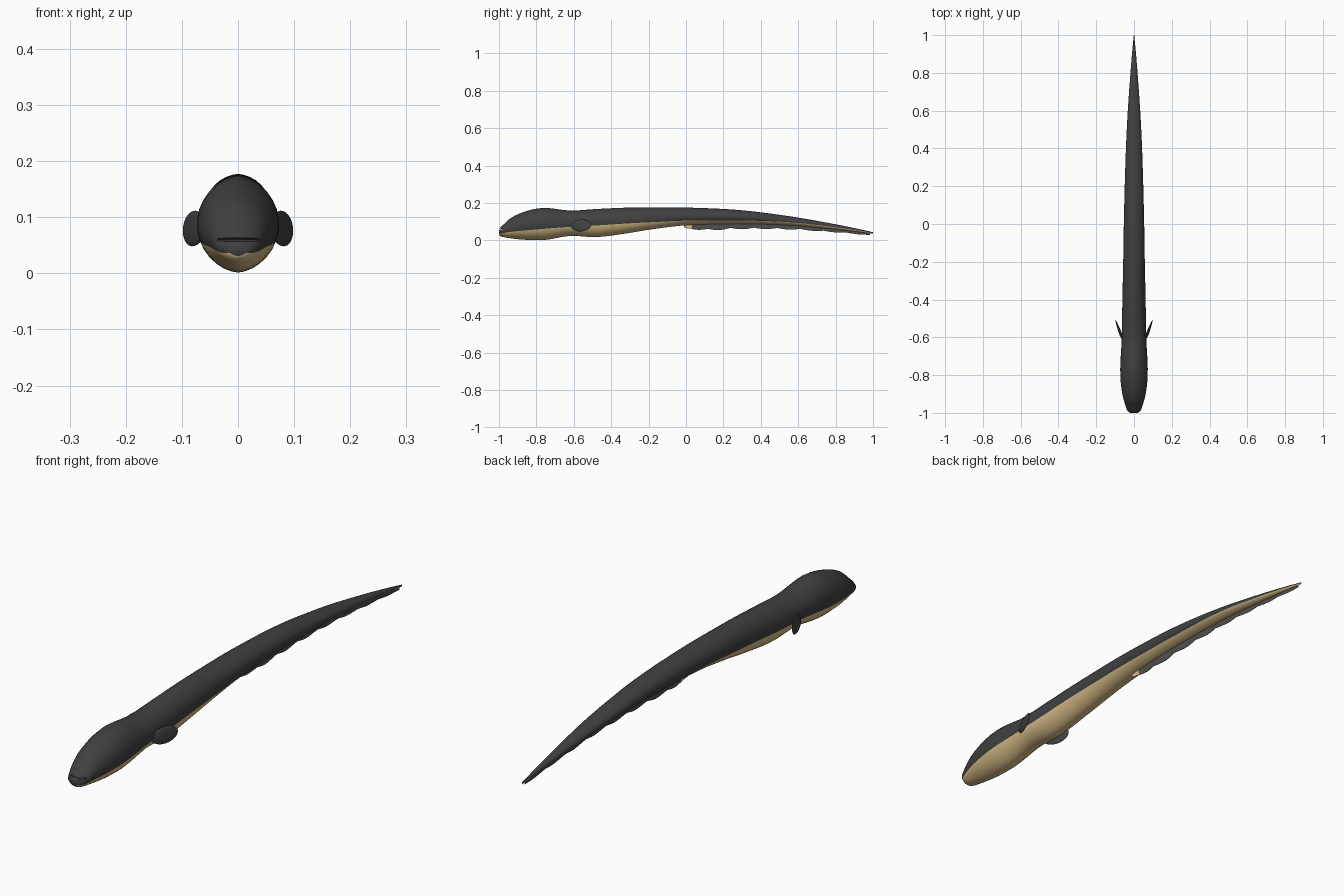
import bpy, bmesh, math
from mathutils import Matrix

if "Cube" in bpy.data.objects:
    bpy.data.objects.remove(bpy.data.objects["Cube"])


def material(name, rgb):
    m = bpy.data.materials.new(name)
    m.diffuse_color = (*rgb, 1)
    m.use_nodes = True
    m.node_tree.nodes["Principled BSDF"].inputs["Base Color"].default_value = m.diffuse_color
    return m


SKIN = material("dark grey skin", (0.052, 0.052, 0.052))
BELLY = material("tan belly", (0.70, 0.51, 0.245))
FIN = material("grey fin", (0.08, 0.08, 0.078))

# y, top z, bottom z, half width, height of the belly colour edge
STATIONS = [
    (-1.00, 0.062, 0.031, 0.020, 0.036), (-0.99, 0.073, 0.022, 0.034, 0.037),
    (-0.97, 0.090, 0.017, 0.043, 0.041), (-0.94, 0.118, 0.012, 0.052, 0.046),
    (-0.89, 0.144, 0.006, 0.064, 0.051), (-0.82, 0.166, 0.002, 0.072, 0.057),
    (-0.75, 0.174, 0.003, 0.073, 0.063), (-0.62, 0.160, 0.024, 0.066, 0.073),
    (-0.48, 0.168, 0.018, 0.063, 0.080), (-0.33, 0.175, 0.036, 0.060, 0.090),
    (-0.18, 0.177, 0.060, 0.057, 0.098), (0.00, 0.176, 0.081, 0.054, 0.106),
    (0.28, 0.163, 0.089, 0.047, 0.107), (0.55, 0.130, 0.081, 0.036, 0.098),
    (0.77, 0.092, 0.062, 0.021, 0.074), (0.92, 0.062, 0.046, 0.009, 0.053),
    (1.00, 0.044, 0.037, 0.001, 0.040),
]


def slope(i, c):
    a, b = STATIONS[max(i - 1, 0)], STATIONS[min(i + 1, len(STATIONS) - 1)]
    return (b[c] - a[c]) / (b[0] - a[0])


def section(y):
    """Smoothly interpolate the stations at y."""
    i = 0
    while i < len(STATIONS) - 2 and y > STATIONS[i + 1][0]:
        i += 1
    p, q = STATIONS[i], STATIONS[i + 1]
    h = q[0] - p[0]
    t = (y - p[0]) / h
    return [p[c] * (1 + 2 * t) * (1 - t) ** 2 + q[c] * t * t * (3 - 2 * t)
            + h * (slope(i, c) * t * (1 - t) ** 2 - slope(i + 1, c) * t * t * (1 - t))
            for c in range(1, 5)]


def finish(bm, name, mats, angle=50):
    bmesh.ops.recalc_face_normals(bm, faces=bm.faces)
    me = bpy.data.meshes.new(name)
    bm.to_mesh(me)
    bm.free()
    ob = bpy.data.objects.new(name, me)
    bpy.context.collection.objects.link(ob)
    for m in mats:
        me.materials.append(m)
    bpy.ops.object.select_all(action='DESELECT')
    ob.select_set(True)
    bpy.context.view_layer.objects.active = ob
    bpy.ops.object.shade_smooth_by_angle(angle=math.radians(angle))
    return ob


# Body: lofted rings, with one edge loop following the belly colour edge
UP, LOW = 18, 12
ys = [-1, -0.996, -0.99, -0.98, -0.97, -0.955, -0.94, -0.915, -0.89, -0.86]
ys += [-0.83 + 1.83 * k / 56 for k in range(57)]
bm = bmesh.new()
rings = []
for y in ys:
    top, bottom, w, edge = section(y)
    mid, half = (top + bottom) / 2, (top - bottom) / 2
    a = math.asin(max(-0.95, min(0.95, (edge - mid) / half)))
    angles = [a + (math.pi - 2 * a) * k / UP for k in range(UP)]
    angles += [math.pi - a + (math.pi + 2 * a) * k / LOW for k in range(LOW)]
    ring = []
    for t in angles:
        c = math.cos(t)
        x = w * math.copysign(abs(c) ** 1.18, c)
        ring.append(bm.verts.new((x, y, mid + half * math.sin(t))))
    rings.append(ring)
n = UP + LOW
for i, (r, s) in enumerate(zip(rings, rings[1:])):
    for k in range(n):
        j = (k + 1) % n
        f = bm.faces.new((r[k], r[j], s[j], s[k]))
        f.material_index = int(k >= UP)
bm.faces.new(rings[0])
bm.faces.new(rings[-1])
body = finish(bm, "body", [SKIN, BELLY])

# Mouth: a thin curved slot cut into the snout
bm = bmesh.new()
bmesh.ops.create_uvsphere(bm, u_segments=24, v_segments=10, radius=1)
bmesh.ops.scale(bm, vec=(0.044, 0.042, 0.0035), verts=bm.verts)
bmesh.ops.translate(bm, vec=(0, -1.0, 0.060), verts=bm.verts)
cutter = finish(bm, "mouth_cutter", [SKIN])
cut = body.modifiers.new("mouth", 'BOOLEAN')
cut.operation, cut.object, cut.solver = 'DIFFERENCE', cutter, 'EXACT'
bpy.context.view_layer.objects.active = body
bpy.ops.object.modifier_apply(modifier=cut.name)
bpy.data.objects.remove(cutter)

# Pectoral fins: flat lenses swept back from the body
for side, label in ((1, "right"), (-1, "left")):
    bm = bmesh.new()
    bmesh.ops.create_uvsphere(bm, u_segments=20, v_segments=12, radius=1)
    bmesh.ops.scale(bm, vec=(0.006, 0.056, 0.032), verts=bm.verts)
    for v in bm.verts:
        # thinner towards the tip
        v.co.x *= 1 - 0.6 * (v.co.y / 0.056)
    bmesh.ops.rotate(bm, matrix=Matrix.Rotation(-side * 0.35, 3, 'Z'), verts=bm.verts)
    bmesh.ops.rotate(bm, matrix=Matrix.Rotation(-side * 0.12, 3, 'Y'), verts=bm.verts)
    bmesh.ops.translate(bm, vec=(side * 0.079, -0.56, 0.080), verts=bm.verts)
    finish(bm, label + "_pectoral_fin", [SKIN])

# Anal fin: thin blade under the tail, scalloped lower edge, tan front end
bm = bmesh.new()
rows = []
COUNT = 96
for k in range(COUNT + 1):
    t = k / COUNT
    y = -0.01 + 0.995 * t
    top, bottom, w, edge = section(y)
    fade = min(1, 0.4 + t * 5) * (1 - 0.75 * t)
    depth = 0.003 + fade * (0.023 + 0.011 * abs(math.sin(t * math.pi * 8)))
    thick = 0.004 * (1 - 0.8 * t)
    x = 0.002 * math.sin(t * math.pi * 16) * fade
    up = bottom + 0.3 * (top - bottom)
    rows.append([bm.verts.new(p) for p in (
        (-thick, y, up), (thick, y, up),
        (x + thick * 0.3, y, bottom - depth), (x - thick * 0.3, y, bottom - depth))])
for i, (r, s) in enumerate(zip(rows, rows[1:])):
    for k in range(4):
        j = (k + 1) % 4
        f = bm.faces.new((r[k], r[j], s[j], s[k]))
        f.material_index = int(i < 4)
bm.faces.new(rows[0]).material_index = 1
bm.faces.new(rows[-1])
finish(bm, "anal_fin", [FIN, BELLY], 40)
